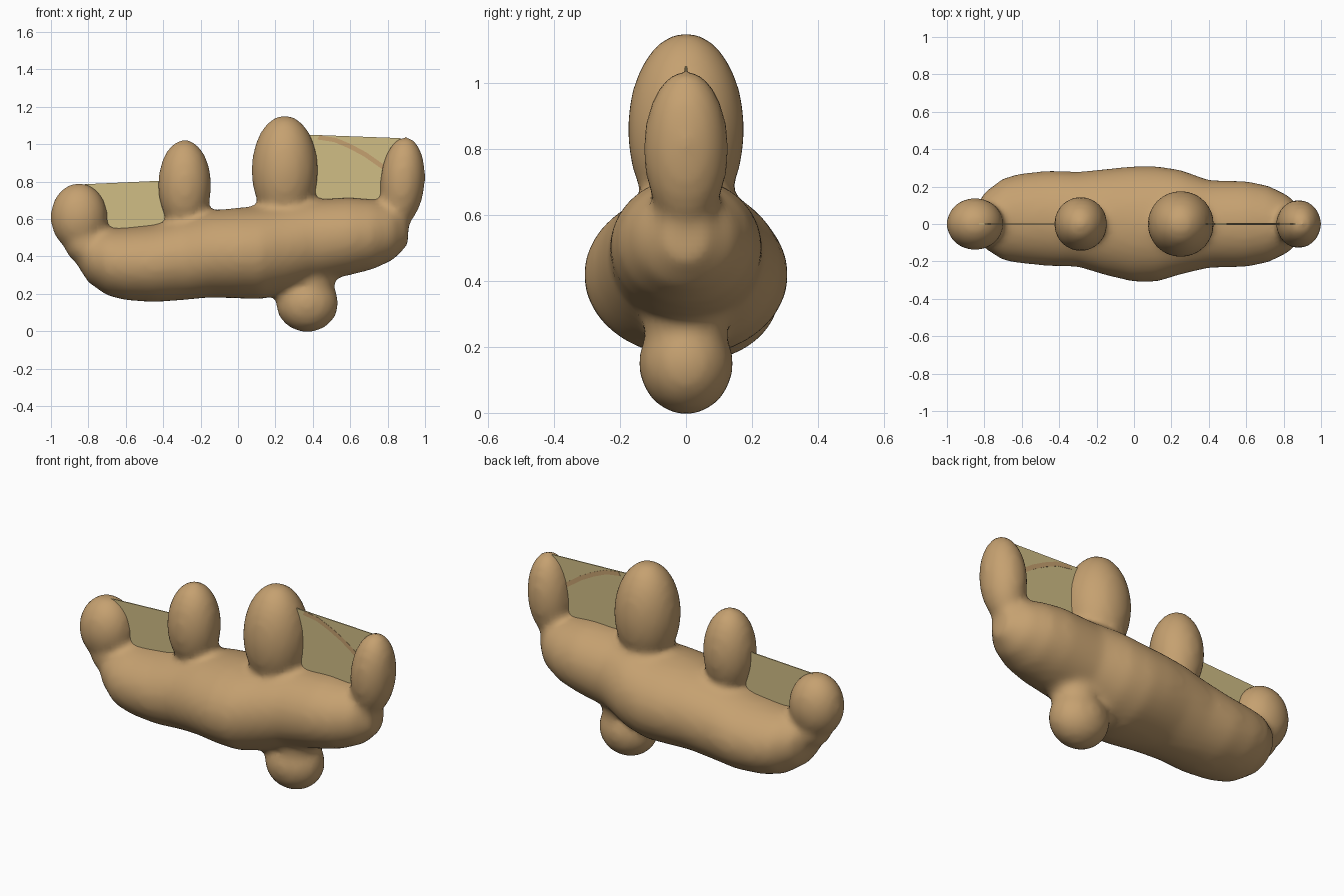
import bpy, bmesh, math
from mathutils import Matrix, Vector

if "Cube" in bpy.data.objects:
    bpy.data.objects.remove(bpy.data.objects["Cube"], do_unlink=True)


def make_material(name, colour):
    mat = bpy.data.materials.new(name)
    mat.use_nodes = True
    mat.diffuse_color = (*colour, 1)
    shader = next(n for n in mat.node_tree.nodes if n.type == 'BSDF_PRINCIPLED')
    shader.inputs["Base Color"].default_value = (*colour, 1)
    return mat


def make_object(name, bm, mat):
    bmesh.ops.recalc_face_normals(bm, faces=bm.faces)
    mesh = bpy.data.meshes.new(name)
    bm.to_mesh(mesh)
    bm.free()
    obj = bpy.data.objects.new(name, mesh)
    bpy.context.collection.objects.link(obj)
    mesh.materials.append(mat)
    return obj


def loft(bm, stations, sides=32):
    """Closed tube of elliptical sections along x."""
    rings = []
    for x, low, high, y, half in stations:
        mid, rise = (low + high) / 2, (high - low) / 2
        angles = [math.tau * i / sides for i in range(sides)]
        rings.append([bm.verts.new((x, y + half * math.cos(a), mid + rise * math.sin(a)))
                      for a in angles])
    for a, b in zip(rings, rings[1:]):
        for i in range(sides):
            j = (i + 1) % sides
            bm.faces.new((a[i], a[j], b[j], b[i]))
    bm.faces.new(rings[0])
    bm.faces.new(rings[-1])


def ellipsoid(bm, x, z, radii, tilt=0):
    matrix = (Matrix.Translation((x, 0, z)) @ Matrix.Rotation(tilt, 4, 'Y')
              @ Matrix.Diagonal((*radii, 1)))
    bmesh.ops.create_uvsphere(bm, u_segments=32, v_segments=20, radius=1, matrix=matrix)


def plate(name, upper, lower, thickness, mat):
    """Thin upright sheet between two rows of (x, z) points."""
    bm = bmesh.new()
    loops = []
    for (ux, uz), (lx, lz) in zip(upper, lower):
        h = thickness / 2
        loops.append([bm.verts.new(p) for p in
                      ((ux, -h, uz), (ux, h, uz), (lx, h, lz), (lx, -h, lz))])
    for a, b in zip(loops, loops[1:]):
        for i in range(4):
            j = (i + 1) % 4
            bm.faces.new((a[i], a[j], b[j], b[i]))
    bm.faces.new(loops[0])
    bm.faces.new(loops[-1])
    return make_object(name, bm, mat)


tan = make_material("tan", (0.56, 0.355, 0.163))
khaki = make_material("khaki", (0.63, 0.51, 0.235))

# Palm: x, bottom, top, side offset, half width
palm = [
    (-.86, .35, .45, 0, .06),
    (-.8, .26, .53, .02, .15),
    (-.7, .19, .55, .025, .22),
    (-.6, .165, .555, .03, .242),
    (-.45, .155, .57, .03, .256),
    (-.3, .165, .61, .025, .254),
    (-.15, .18, .645, .01, .285),
    (0, .175, .66, 0, .31),
    (.12, .17, .67, 0, .31),
    (.25, .2, .69, .01, .28),
    (.4, .26, .705, 0, .235),
    (.6, .3, .715, 0, .23),
    (.72, .33, .705, 0, .205),
    (.83, .38, .68, 0, .15),
    (.91, .46, .6, 0, .06),
]
bm = bmesh.new()
loft(bm, palm)

# Fingers, rising from the palm
ellipsoid(bm, -.85, .61, (.153, .141, .183))
ellipsoid(bm, -.82, .47, (.11, .12, .11))
ellipsoid(bm, -.285, .78, (.143, .146, .245))
ellipsoid(bm, .25, .86, (.178, .178, .295))
ellipsoid(bm, .88, .8, (.12, .13, .242), .08)
ellipsoid(bm, .84, .6, (.08, .1, .12))

# Thumb stub underneath
ellipsoid(bm, .37, .15, (.168, .144, .156))
ellipsoid(bm, .39, .27, (.13, .13, .1))

# Merge the parts into one soft skin
hand = make_object("hand", bm, tan)
remesh = hand.modifiers.new("merge", 'REMESH')
remesh.mode = 'VOXEL'
remesh.voxel_size = .02
remesh.use_smooth_shade = True
soften = hand.modifiers.new("soften", 'SMOOTH')
soften.factor = .5
soften.iterations = 12

# Webs between the outer pairs of fingers
plate("right_web", [(-.83, .785), (-.29, .81)], [(-.83, .45), (-.29, .45)], .006, khaki)
plate("left_web", [(.25, 1.055), (.87, 1.032)], [(.25, .5), (.87, .5)], .006, khaki)

# Curved stripe on the left web
arc = [Vector(p) for p in ((.43, 1.036), (.52, 1.022), (.6, .988), (.68, .945), (.78, .875))]
offset = Vector((.006, .011))
plate("web_stripe", [p + offset for p in arc], [p - offset for p in arc], .009, tan)
